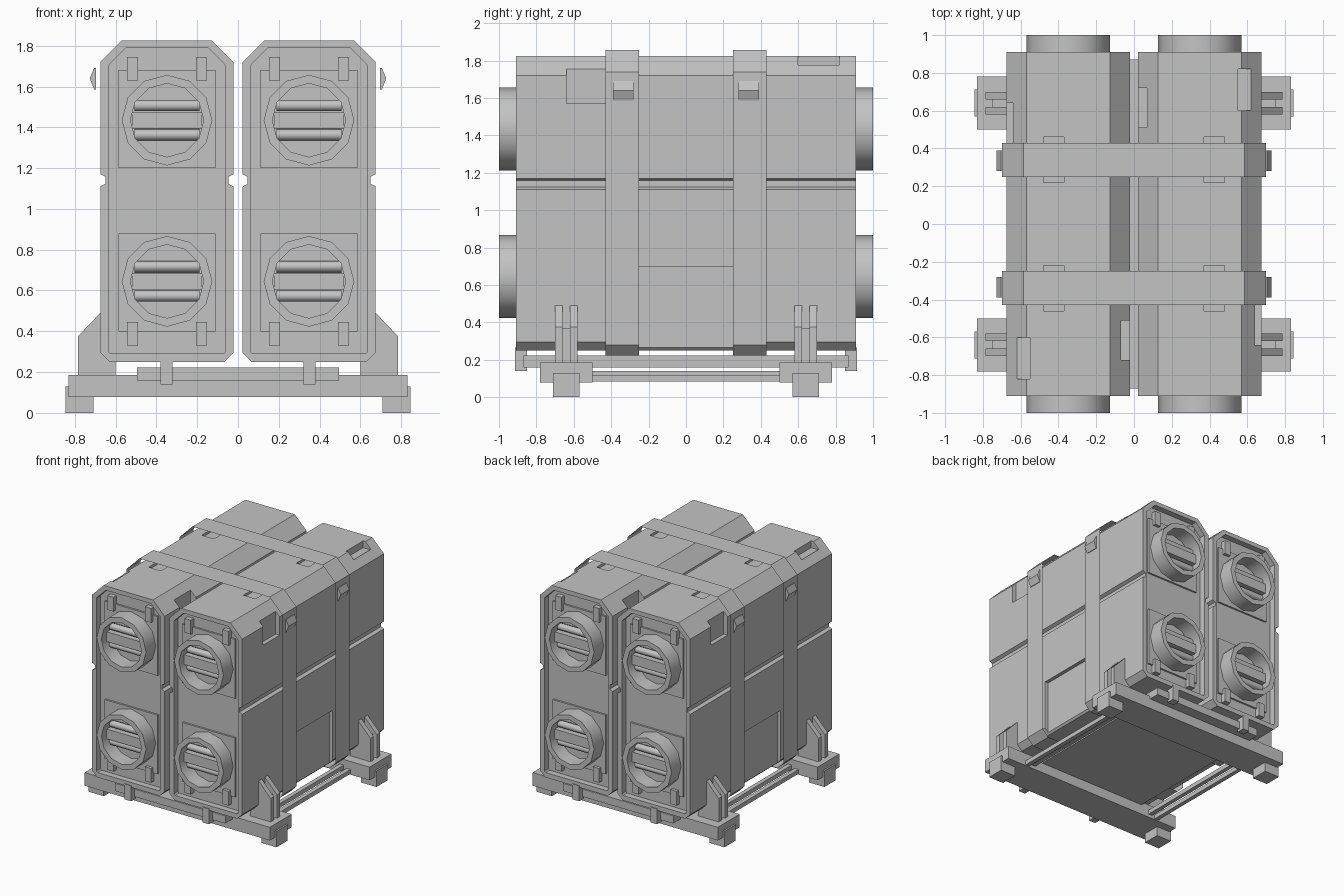
import bpy, bmesh, math

cube = bpy.data.objects.get("Cube")
if cube:
    bpy.data.objects.remove(cube, do_unlink=True)

grey = bpy.data.materials.new("plain_grey")
grey.use_nodes = True
COLOUR = (0.55, 0.55, 0.55, 1)
grey.diffuse_color = COLOUR
grey.node_tree.nodes["Principled BSDF"].inputs["Base Color"].default_value = COLOUR

half = []  # parts that are repeated by a half turn about z


def finish(name, bm, repeat=True):
    bmesh.ops.recalc_face_normals(bm, faces=bm.faces[:])
    mesh = bpy.data.meshes.new(name)
    bm.to_mesh(mesh)
    bm.free()
    mesh.materials.append(grey)
    obj = bpy.data.objects.new(name, mesh)
    bpy.context.collection.objects.link(obj)
    if repeat:
        half.append(obj)
    return obj


def add_prism(bm, pts, y0, y1, caps=True):
    """Extrude an x-z outline along y."""
    y0, y1 = sorted((y0, y1))
    a = [bm.verts.new((x, y0, z)) for x, z in pts]
    b = [bm.verts.new((x, y1, z)) for x, z in pts]
    for i in range(len(pts)):
        j = (i + 1) % len(pts)
        bm.faces.new((a[i], a[j], b[j], b[i]))
    if caps:
        bm.faces.new(a)
        bm.faces.new(b[::-1])


def rect(x0, x1, z0, z1):
    return [(x0, z0), (x1, z0), (x1, z1), (x0, z1)]


def prism(name, pts, y0, y1, caps=True, repeat=True):
    bm = bmesh.new()
    add_prism(bm, pts, y0, y1, caps)
    return finish(name, bm, repeat)


def box(name, x0, x1, y0, y1, z0, z1, repeat=True):
    return prism(name, rect(x0, x1, z0, z1), y0, y1, True, repeat)


def chamfered(x0, x1, z0, z1, low, top, notch=None):
    """Upright outline with cut corners and optional side grooves."""
    right = [(x1 - low, z0), (x1, z0 + low)]
    left = [(x0, z0 + low), (x0 + low, z0)]
    if notch:
        n0, n1, d = notch
        right += [(x1, n0), (x1 - d, n0 + d / 2), (x1 - d, n1 - d / 2), (x1, n1)]
        left = [(x0, n1), (x0 + d, n1 - d / 2), (x0 + d, n0 + d / 2), (x0, n0)] + left
    right += [(x1, z1 - top), (x1 - top, z1)]
    left = [(x0 + top, z1), (x0, z1 - top)] + left
    return right + left


def tube(name, cx, cz, rings, n=12):
    """Closed lathe about a y axis from (radius, y) pairs."""
    bm = bmesh.new()
    loops = [[bm.verts.new((cx + r * math.cos(2 * math.pi * i / n), y,
                            cz + r * math.sin(2 * math.pi * i / n)))
              for i in range(n)] for r, y in rings]
    for k, a in enumerate(loops):
        b = loops[(k + 1) % len(loops)]
        for i in range(n):
            j = (i + 1) % n
            bm.faces.new((a[i], a[j], b[j], b[i]))
    return finish(name, bm)


def smooth(obj):
    bpy.ops.object.select_all(action='DESELECT')
    obj.select_set(True)
    bpy.context.view_layer.objects.active = obj
    bpy.ops.object.shade_smooth_by_angle(angle=math.radians(40))


# Tall container with grooved sides
IN, OUT, LOW, TOP, END = 0.022, 0.675, 0.25, 1.825, 0.91
body = prism("container", chamfered(IN, OUT, LOW, TOP, 0.045, 0.105, (1.11, 1.17, 0.025)), -END, END)

# Recessed ends, pockets and side panel cut from the container
FLOOR = 0.86
bm = bmesh.new()
inner = chamfered(IN + 0.04, OUT - 0.04, LOW + 0.04, TOP - 0.035, 0.01, 0.085)
for s in (-1, 1):
    add_prism(bm, inner, s * FLOOR, s * 1.1)
    add_prism(bm, rect(0.37, 0.48, TOP - 0.02, 2), s * 0.22, s * 0.46)
add_prism(bm, rect(0.64, 0.8, 1.57, 1.76), -0.64, -0.43)
add_prism(bm, rect(0.55, 0.62, 1.77, 2), 0.6, 0.82)
add_prism(bm, rect(-0.1, 0.07, 1.66, 2), 0.51, 0.72)
add_prism(bm, rect(0.645, 0.8, 0.1, 0.7), -0.25, 0.25)
cutter = finish("cutter", bm, False)
cutter.hide_render = True
cut = body.modifiers.new("cuts", 'BOOLEAN')
cut.operation = 'DIFFERENCE'
cut.solver = 'EXACT'
cut.object = cutter
bpy.context.view_layer.objects.active = body
bpy.ops.object.modifier_apply(modifier="cuts")
bpy.data.objects.remove(cutter, do_unlink=True)

# Vents and brackets on both ends
CX, R = 0.348, 0.222
for s in (-1, 1):
    for cz, plate_z in ((0.645, 0.64), (1.435, 1.44)):
        box("vent_plate", CX - 0.238, CX + 0.238, s * FLOOR, s * 0.875, plate_z - 0.24, plate_z + 0.24)
        smooth(tube("vent_ring", CX, cz, [(R, s * 0.87), (R, s * 1.0), (0.18, s * 1.0), (0.18, s * 0.87)]))
        box("vent_slat", CX - 0.172, CX + 0.172, s * 0.87, s * 0.945, cz - 0.04, cz + 0.04)
        for side in (-1, 1):
            arc = [(cz + side * 0.072 + 0.028 * math.cos(t * math.pi / 4),
                    s * (0.9 + 0.028 * math.sin(t * math.pi / 4))) for t in range(8)]
            bm = bmesh.new()
            a = [bm.verts.new((CX - 0.16, y, z)) for z, y in arc]
            b = [bm.verts.new((CX + 0.16, y, z)) for z, y in arc]
            for i in range(8):
                j = (i + 1) % 8
                bm.faces.new((a[i], a[j], b[j], b[i]))
            bm.faces.new(a)
            bm.faces.new(b[::-1])
            bar = finish("vent_bar", bm)
            for p in bar.data.polygons:
                p.use_smooth = len(p.vertices) == 4
    for x in (0.178, 0.517):
        for z in (0.33, 1.63):
            box("end_bracket", x - 0.027, x + 0.027, s * FLOOR, s * 0.9, z, z + 0.115)

# Thin strap around both containers, with wedge buckles
prism("strap", chamfered(-0.7, 0.7, 0.223, 1.855, 0.055, 0.115), 0.25, 0.43, caps=False)
for s in (-1, 1):
    prism("buckle", [(0.695, 1.585), (0.705, 1.585), (0.727, 1.64), (0.705, 1.69), (0.695, 1.69)],
          s * 0.28, s * 0.39)

# Pallet base plate with end clips
box("base_plate", -0.495, 0.495, -0.87, 0.87, 0.16, 0.222, repeat=False)
for x in (-0.35, 0.35):
    box("plate_clip", x - 0.03, x + 0.03, 0.85, 0.915, 0.14, 0.265)

# Cross beam and side rails
box("cross_beam", -0.832, 0.832, 0.5, 0.78, 0.078, 0.185)
for x, z in ((0.565, 0.105), (0.625, 0.085)):
    box("side_rail", x, x + 0.035, -0.52, 0.52, z, z + 0.035)

# Feet and gusset plates at each corner
for s in (-1, 1):
    box("foot", 0.708, 0.845, s * 0.57, s * 0.712, 0, 0.13)
    for y in (0.6, 0.68):
        prism("gusset", [(0.6, 0.18), (0.785, 0.18), (0.785, 0.375), (0.675, 0.49), (0.6, 0.49)],
              s * (y - 0.02), s * (y + 0.02))
    box("gusset_web", 0.6, 0.75, s * 0.6, s * 0.68, 0.18, 0.37)

# Half-turn copies complete the model
for obj in half:
    twin = obj.copy()
    twin.name = obj.name + "_opposite"
    twin.rotation_euler = (0, 0, math.pi)
    bpy.context.collection.objects.link(twin)
